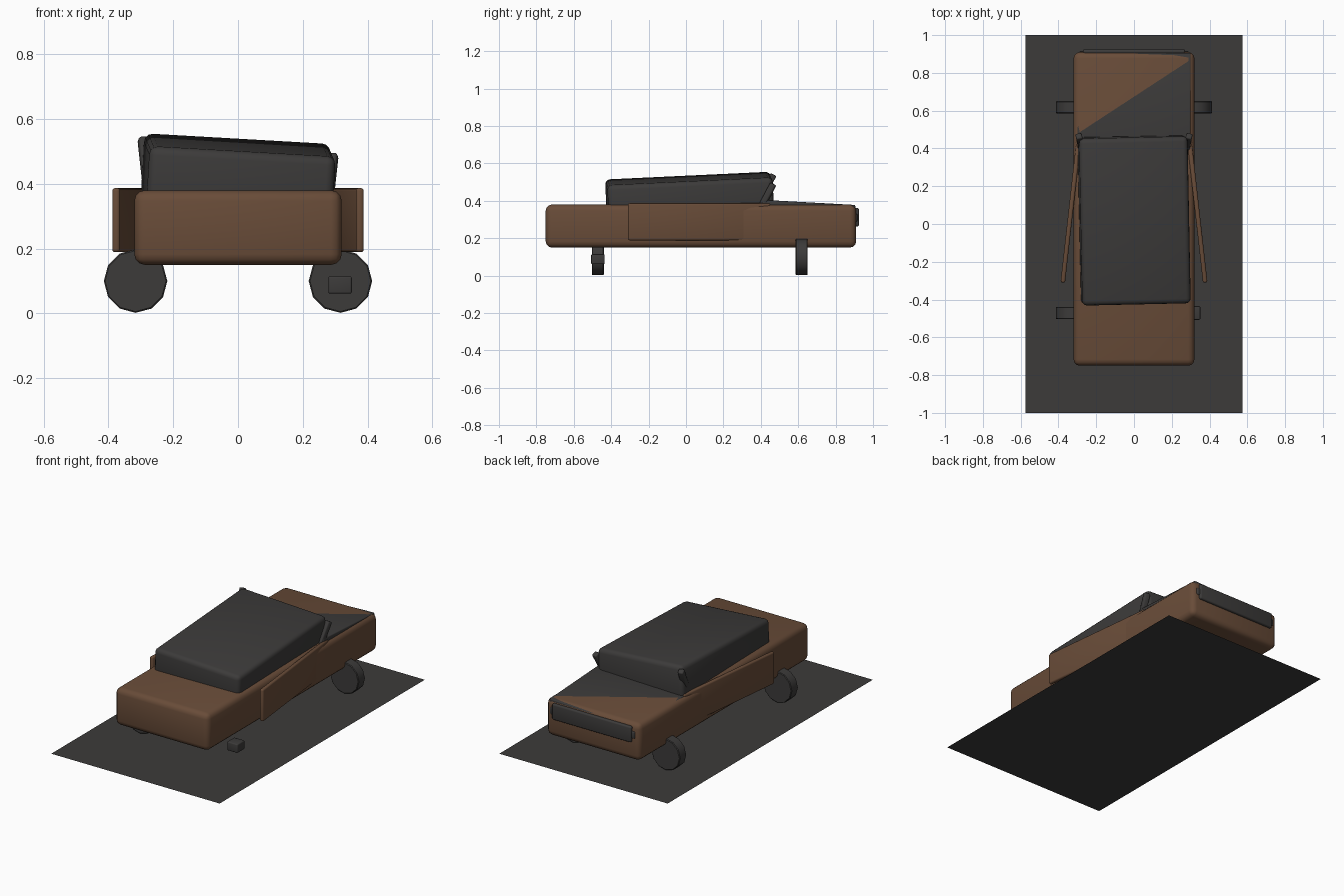
import bpy
import math
from mathutils import Vector

if "Cube" in bpy.data.objects:
    bpy.data.objects.remove(bpy.data.objects["Cube"])


def material(name, rgb):
    m = bpy.data.materials.new(name)
    m.diffuse_color = (*rgb, 1)
    m.use_nodes = True
    m.node_tree.nodes["Principled BSDF"].inputs["Base Color"].default_value = m.diffuse_color
    return m


BROWN = material("brown", (0.14, 0.072, 0.04))
DARK = material("dark_grey", (0.045, 0.043, 0.042))


def finish(ob, name, mat, bevel=0, segments=3):
    ob.name = name
    ob.data.materials.append(mat)
    if bevel:
        mod = ob.modifiers.new("bevel", 'BEVEL')
        mod.width = bevel
        mod.segments = segments
        bpy.ops.object.modifier_apply(modifier=mod.name)
    bpy.ops.object.shade_smooth_by_angle(angle=math.radians(35))
    return ob


def box(name, loc, size, mat, rot=(0, 0, 0), bevel=0.01):
    bpy.ops.mesh.primitive_cube_add(size=1, location=loc, rotation=rot)
    ob = bpy.context.object
    ob.scale = size
    bpy.ops.object.transform_apply(location=False, rotation=False, scale=True)
    return finish(ob, name, mat, bevel)


def wheel(name, x, y):
    bpy.ops.mesh.primitive_cylinder_add(vertices=12, radius=0.098, depth=0.065,
                                        location=(x, y, 0.1),
                                        rotation=(math.pi / 2, 0, 0))
    finish(bpy.context.object, name, DARK, 0.004, 1)


# Ground sheet
bpy.ops.mesh.primitive_plane_add(size=1)
sheet = bpy.context.object
sheet.scale = (1.15, 2, 1)
bpy.ops.object.transform_apply(scale=True)
finish(sheet, "ground_sheet", DARK)

# Main body
box("body", (0, 0.08, 0.265), (0.64, 1.66, 0.23), BROWN, bevel=0.033)

# Crooked cabin and the loose hood sheet behind it
box("cabin", (0, 0.02, 0.41), (0.575, 0.885, 0.22), DARK,
    rot=(0.047, 0.057, 0.022), bevel=0.026)
box("hood_sheet", (0, 0.655, 0.366), (0.6, 0.5, 0.03), DARK,
    rot=(-0.055, -0.036, 0), bevel=0.006)

# Open side doors and leaning window posts
for side, label, top in ((-1, "left", 0.545), (1, "right", 0.495)):
    back = Vector((side * 0.292, 0.45))
    front = Vector((side * 0.377, -0.31))
    d = front - back
    mid = (front + back) / 2
    box(label + "_door", (mid.x, mid.y, 0.288), (0.024, d.length, 0.198), BROWN,
        rot=(0, 0, math.atan2(d.y, d.x) + math.pi / 2), bevel=0.009)
    a = Vector((side * 0.275, 0.385, top - 0.16))
    b = Vector((side * 0.292, 0.467, top - 0.005))
    box(label + "_post", (a + b) / 2, (0.034, 0.034, (b - a).length), DARK,
        rot=(b - a).to_track_quat('Z', 'Y').to_euler(), bevel=0.008)

# Bumper plate with its backing bar
box("rear_bumper", (0, 0.913, 0.312), (0.54, 0.024, 0.098), DARK, bevel=0.009)
box("bumper_bar", (0, 0.905, 0.31), (0.58, 0.022, 0.045), DARK, bevel=0.008)

# Wheels, with a block standing in for the missing front one
wheel("front_left_wheel", -0.316, -0.471)
wheel("rear_left_wheel", -0.316, 0.618)
wheel("rear_right_wheel", 0.316, 0.618)
box("support_block", (0.315, -0.471, 0.088), (0.072, 0.072, 0.054), DARK, bevel=0.006)
